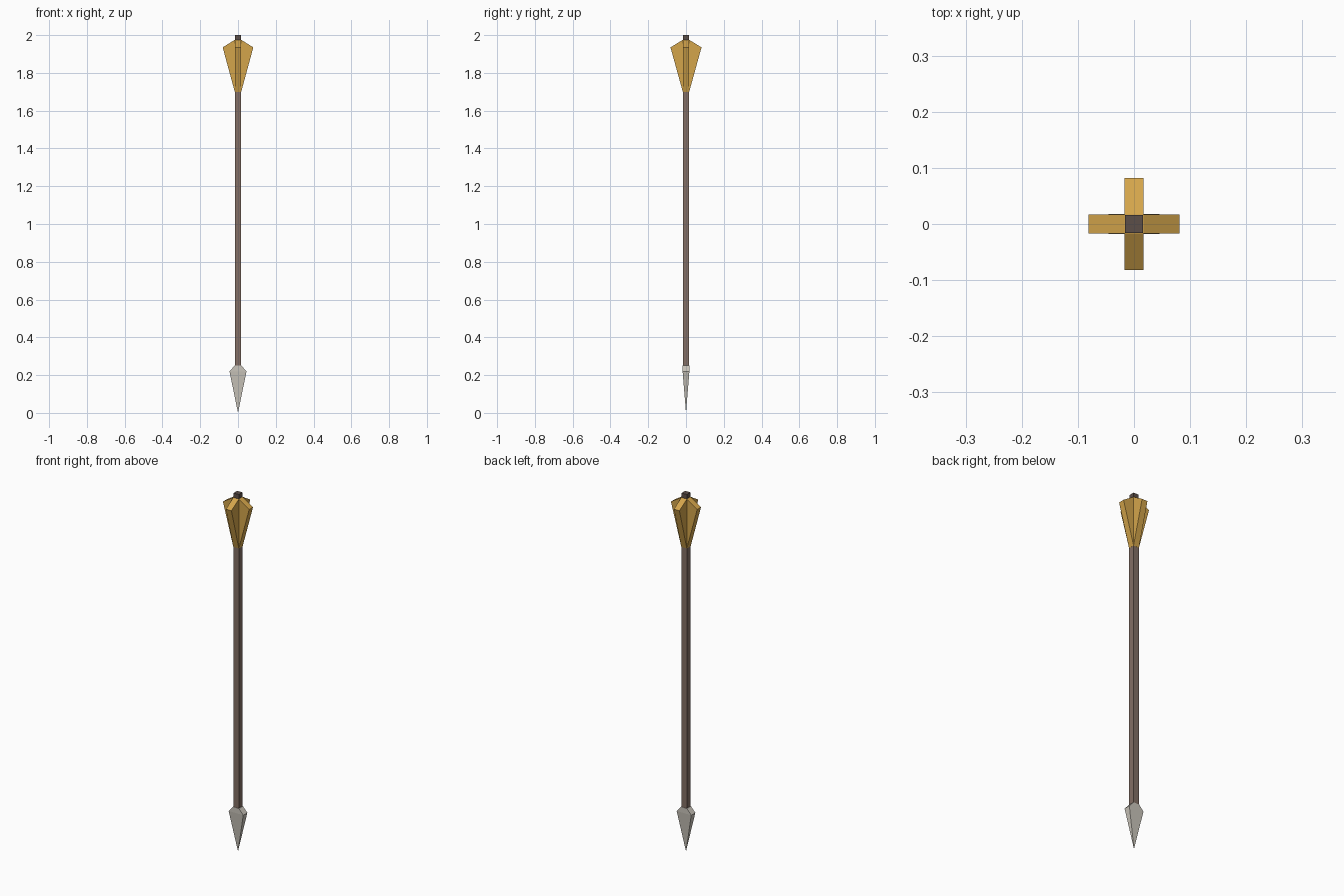
import bpy

if "Cube" in bpy.data.objects:
    bpy.data.objects.remove(bpy.data.objects["Cube"])


def material(name, rgb):
    """Flat colour given as sRGB 0-255, stored linear."""
    m = bpy.data.materials.new(name)
    m.diffuse_color = [((c / 255 + 0.055) / 1.055) ** 2.4 for c in rgb] + [1]
    m.use_nodes = True
    m.node_tree.nodes["Principled BSDF"].inputs["Base Color"].default_value = m.diffuse_color
    return m


def stack(name, rings, mat):
    """Rectangular column lofted through (half x, half y, z) rings; zero size makes a tip."""
    verts, faces, prev = [], [], None
    for hx, hy, z in rings:
        start = len(verts)
        if hx == 0:
            verts.append((0, 0, z))
            ring = [start] * 4
        else:
            verts += [(-hx, -hy, z), (hx, -hy, z), (hx, hy, z), (-hx, hy, z)]
            ring = list(range(start, start + 4))
        if prev is None:
            if hx:
                faces.append(ring[::-1])
        else:
            for i in range(4):
                j = (i + 1) % 4
                faces.append(list(dict.fromkeys([prev[i], prev[j], ring[j], ring[i]])))
        prev = ring
    faces.append(prev)
    mesh = bpy.data.meshes.new(name)
    mesh.from_pydata(verts, [], faces)
    mesh.materials.append(mat)
    obj = bpy.data.objects.new(name, mesh)
    bpy.context.collection.objects.link(obj)
    return obj


wood = material("brown wood", (131, 111, 101))
dark = material("dark wood", (92, 78, 72))
gold = material("golden feather", (212, 165, 75))
steel = material("pale steel", (202, 197, 187))

# Square shaft and dark nock
T = 0.0165
stack("shaft", [(T, T, 0.24), (T, T, 1.96)], wood)
stack("nock", [(T - 0.0005, T - 0.0005, 1.95), (T - 0.0005, T - 0.0005, 2.0)], dark)

# Wedge-shaped arrowhead
stack("arrowhead", [(0, 0, 0), (0.045, 0.018, 0.22), (0.018, 0.018, 0.25)], steel)

# Crossed fletching: one pair of vanes along x, one along y
stack("fletching_x", [(0.017, 0.017, 1.70), (0.081, 0.017, 1.935), (0.017, 0.017, 1.975)], gold)
stack("fletching_y", [(0.017, 0.017, 1.70), (0.017, 0.082, 1.935), (0.017, 0.017, 1.975)], gold)
